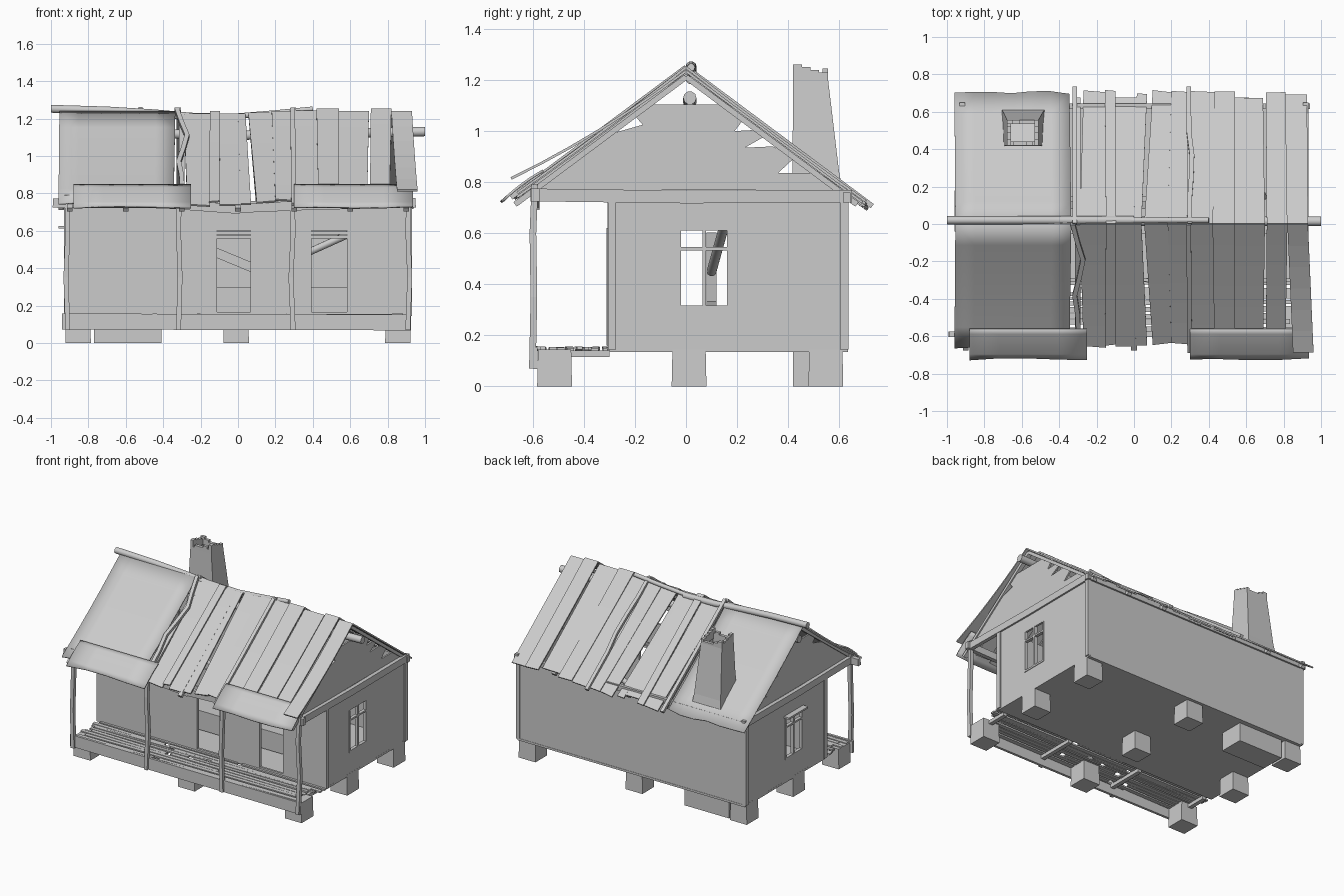
import bpy, bmesh, random
from mathutils import Vector

random.seed(4)
if "Cube" in bpy.data.objects:
    bpy.data.objects.remove(bpy.data.objects["Cube"])

GREY = bpy.data.materials.new("weathered_grey")
GREY.use_nodes = True
GREY.diffuse_color = (0.6, 0.6, 0.6, 1)
GREY.node_tree.nodes["Principled BSDF"].inputs["Base Color"].default_value = (0.6, 0.6, 0.6, 1)
SLOPE = 0.745


def finish(name, bm, thick=0, offset=0):
    bmesh.ops.recalc_face_normals(bm, faces=bm.faces)
    me = bpy.data.meshes.new(name)
    bm.to_mesh(me)
    bm.free()
    me.materials.append(GREY)
    ob = bpy.data.objects.new(name, me)
    bpy.context.collection.objects.link(ob)
    if thick:
        mod = ob.modifiers.new("thickness", "SOLIDIFY")
        mod.thickness, mod.offset = thick, offset
    return ob


def box(name, x, y, z, taper=1.0):
    bm = bmesh.new()
    bmesh.ops.create_cube(bm, size=1)
    mid = Vector((sum(x), sum(y), sum(z))) / 2
    for v in bm.verts:
        k = taper if v.co.z < 0 else 1
        v.co = mid + Vector((v.co.x * (x[1] - x[0]) * k, v.co.y * (y[1] - y[0]) * k, v.co.z * (z[1] - z[0])))
    return finish(name, bm)


def beam(name, path, w, h):
    """Rectangular timber following a path of points."""
    bm = bmesh.new()
    rings = []
    pts = [Vector(p) for p in path]
    d = (pts[-1] - pts[0]).normalized()
    side = d.cross(Vector((0, 0, 1)) if abs(d.z) < 0.9 else Vector((0, 1, 0))).normalized()
    up = side.cross(d)
    for p in pts:
        rings.append([bm.verts.new(p + side * a * w / 2 + up * b * h / 2)
                      for a, b in ((-1, -1), (1, -1), (1, 1), (-1, 1))])
    for a, b in zip(rings, rings[1:]):
        for i in range(4):
            bm.faces.new((a[i], a[i - 1], b[i - 1], b[i]))
    bm.faces.new(rings[0])
    bm.faces.new(rings[-1])
    return finish(name, bm)


def log(name, path, r):
    cu = bpy.data.curves.new(name, "CURVE")
    cu.dimensions = "3D"
    cu.bevel_depth, cu.bevel_resolution, cu.use_fill_caps = r, 3, True
    sp = cu.splines.new("POLY")
    sp.points.add(len(path) - 1)
    for p, co in zip(sp.points, path):
        p.co = (*co, 1)
    cu.materials.append(GREY)
    ob = bpy.data.objects.new(name, cu)
    bpy.context.collection.objects.link(ob)


def wall(name, place, us, zs, holes):
    """Thin wall on a grid, leaving out the cells listed as holes."""
    bm = bmesh.new()
    grid = [[bm.verts.new(place(u, z)) for z in zs] for u in us]
    for i in range(len(us) - 1):
        for j in range(len(zs) - 1):
            if (i, j) not in holes:
                bm.faces.new((grid[i][j], grid[i + 1][j], grid[i + 1][j + 1], grid[i][j + 1]))
    return finish(name, bm, 0.015)


def strip(name, side, top, bottom, y0=0, y1=0.69, ridge=1.24, lift=0, sag=0, kink=(), thick=0.01, rag=0, cols=1):
    """Roof piece running down one slope, front (-1) or back (1)."""
    bm = bmesh.new()
    rows = []
    n = 6
    for i in range(n + 1):
        t = i / n
        row = []
        for c in range(cols + 1):
            s = c / cols
            a = top[0] + (top[1] - top[0]) * s
            b = bottom[0] + (bottom[1] - bottom[0]) * s
            x = a + (b - a) * t + (kink[i] if kink else 0)
            y = y0 + (y1 - y0) * t + (random.uniform(-rag, rag) if i == n else 0)
            z = ridge - SLOPE * y + lift * t * t - sag * 4 * t * (1 - t)
            row.append(bm.verts.new((x, side * y, z)))
        rows.append(row)
    for a, b in zip(rows, rows[1:]):
        for c in range(cols):
            bm.faces.new((a[c], a[c + 1], b[c + 1], b[c]))
    ob = finish(name, bm, thick)
    if cols > 1:
        bpy.context.view_layer.objects.active = ob
        ob.select_set(True)
        bpy.ops.object.shade_smooth_by_angle()
        ob.select_set(False)


# Foundation blocks and floor
for x in (-0.855, -0.01, 0.855):
    for y in (-0.515, 0.012, 0.548):
        box("foundation_block", (x - 0.065, x + 0.065), (y - 0.065, y + 0.065), (0, 0.145), 1.05)
box("chimney_footing", (-0.77, -0.41), (0.42, 0.6), (0, 0.14))
box("floor", (-0.92, 0.92), (-0.3, 0.635), (0.135, 0.15))

# Walls
zs = (0.145, 0.165, 0.31, 0.61, 0.76)
wall("front_wall", lambda u, z: (u, -0.3, z), (-0.915, -0.12, 0.075, 0.385, 0.59, 0.915), zs,
     {(1, 1), (1, 2), (3, 1), (3, 2)})
wall("back_wall", lambda u, z: (u, 0.625, z), (-0.915, 0.915), (0.145, 0.76), ())
for s in (-1, 1):
    wall("side_wall", lambda u, z: (s * 0.912, u, z), (-0.3, -0.025, 0.165, 0.63), zs, {(1, 2)})
    # Window bars and sill
    X = (s * 0.912 - 0.012, s * 0.912 + 0.012)
    box("window_mullion", X, (0.064, 0.078), (0.31, 0.61))
    box("window_crossbar", X, (-0.025, 0.165), (0.533, 0.545))
    for y in (-0.025, 0.165):
        box("window_jamb", X, (y - 0.005, y + 0.005), (0.31, 0.61))
    box("window_sill", X, (-0.03, 0.17), (0.303, 0.316))
    # Corner boards and wall plates
    for y in (-0.29, 0.62):
        box("corner_board", (s * 0.915 - 0.014, s * 0.915 + 0.014), (y - 0.016, y + 0.016), (0.145, 0.73))
    beam("side_plate", [(s * 0.918, -0.61, 0.75), (s * 0.918, 0, 0.742), (s * 0.918, 0.65, 0.745)], 0.028, 0.05)
    # Gable with broken boards
    bm = bmesh.new()
    outline = ((-0.61, 0.77), (0.6, 0.77), (0.53, 0.835), (0.36, 0.835), (0.43, 0.9), (0.34, 0.94),
               (0.23, 0.935), (0.31, 0.98), (0.28, 1.005), (0.19, 1.0), (0.225, 1.045), (0.14, 1.105),
               (-0.13, 1.105), (-0.2, 1.06), (-0.17, 1.025), (-0.31, 0.985), (-0.6, 0.78))
    bm.faces.new([bm.verts.new((s * 0.9, y, z)) for y, z in outline])
    finish("gable", bm, 0.012)
box("window_hood", (-0.96, -0.91), (-0.04, 0.18), (0.612, 0.625))

# Door slats and fallen timbers inside
for a, b in ((-0.12, 0.075), (0.385, 0.59)):
    for z in (0.566, 0.588, 0.61):
        box("door_slat", (a, b), (-0.31, -0.295), (z - 0.008, z + 0.008))
    for x in (a, b):
        box("door_jamb", (x - 0.007, x + 0.007), (-0.312, -0.29), (0.16, 0.62))
beam("fallen_slab", [(-0.5, 0.05, 0.23), (0.75, 0.05, 0.23)], 0.2, 0.14)
beam("fallen_beam", [(-0.35, 0.1, 0.58), (0.3, 0.1, 0.31)], 0.04, 0.05)
log("fallen_pole", [(0.3, 0.1, 0.45), (0.7, 0.15, 0.63)], 0.02)

# Porch deck, fascia, posts and front plate
y = -0.585
while y < -0.31:
    w = random.uniform(0.014, 0.03)
    a, b = -0.93 + random.uniform(0, 0.08), 0.93 - random.uniform(0, 0.12)
    cut = random.uniform(-0.6, 0.6)
    dz = random.uniform(-0.004, 0.004)
    for p, q in ((a, cut - 0.02), (cut + 0.02, b)):
        beam("deck_plank", [(p, y, 0.147 + dz), (q, y + random.uniform(-0.008, 0.008), 0.147 - dz)], w, 0.012)
    y += w + random.uniform(0.002, 0.009)
for x in (-0.86, -0.3, 0.3, 0.86):
    box("deck_joist", (x - 0.015, x + 0.015), (-0.58, -0.3), (0.115, 0.14))
beam("porch_fascia", [(-0.94, -0.59, 0.115), (0, -0.592, 0.112), (0.925, -0.59, 0.11)], 0.018, 0.085)
for x, bend in ((-0.91, -0.01), (-0.318, 0.008), (0.295, -0.012), (0.908, 0.01)):
    beam("porch_post", [(x, -0.602, 0.07), (x + bend, -0.596, 0.35), (x, -0.6, 0.6), (x + bend / 2, -0.592, 0.79)],
         0.026, 0.026)
beam("front_plate", [(-0.99, -0.59, 0.748), (-0.4, -0.59, 0.745), (0.01, -0.59, 0.715)], 0.03, 0.05)
beam("front_plate", [(-0.01, -0.59, 0.72), (0.35, -0.59, 0.735), (0.95, -0.59, 0.75)], 0.03, 0.05)
beam("back_plate", [(-0.94, 0.63, 0.74), (0.94, 0.63, 0.74)], 0.03, 0.04)

# Rafters and ridge beam
for x in (-0.9, -0.6, -0.3, 0, 0.3, 0.6, 0.9):
    for s in (-1, 1):
        strip("rafter", s, (x - 0.015, x + 0.015), (x - 0.015, x + 0.015), 0, 0.67, 1.212, thick=0.022)
log("ridge_beam", [(-0.93, 0.015, 1.13), (0, 0.015, 1.11), (1, 0.015, 1.13)], 0.026)
log("ridge_log", [(-1, 0.02, 1.252), (-0.7, 0.02, 1.243), (-0.45, 0.02, 1.228), (-0.25, 0.02, 1.21), (0, 0.02, 1.205)], 0.022)
log("ridge_log", [(-0.02, 0.02, 1.212), (0.2, 0.02, 1.23), (0.4, 0.02, 1.25)], 0.015)

# Roof sheets and planks: top span, bottom span, ridge height
for s in (-1, 1):
    strip("roof_sheet", s, (-0.955, -0.335), (-0.96, -0.345), y1=0.66 if s < 0 else 0.7, ridge=1.237,
          sag=0.012, cols=6, rag=0.008)
    planks = (((-0.29, -0.15), (-0.27, -0.15), 1.222), ((-0.15, -0.095), (-0.155, -0.1), 1.235),
              ((-0.095, 0.0), (-0.1, 0.01), 1.222), ((0.0, 0.04), (0.015, 0.07), 1.222),
              ((0.055, 0.18), (0.1, 0.2), 1.228), ((0.18, 0.285), (0.2, 0.285), 1.237),
              ((0.3, 0.42), (0.3, 0.43), 1.24), ((0.42, 0.54), (0.43, 0.54), 1.25),
              ((0.54, 0.7), (0.54, 0.69), 1.235), ((0.71, 0.82), (0.705, 0.81), 1.25))
    for top, bottom, ridge in planks:
        strip("roof_plank", s, top, bottom, y1=random.uniform(0.63, 0.67) + (0.04 if s > 0 else 0),
              ridge=ridge, sag=random.uniform(0, 0.008), rag=0.008)
strip("end_plank", -1, (0.82, 0.93), (0.85, 0.96), y1=0.685, ridge=1.235, lift=0.09)
strip("end_plank", 1, (0.82, 0.93), (0.81, 0.925), y1=0.69, ridge=1.235)

# Roof battens
strip("roof_batten", -1, (-0.34, -0.315), (-0.31, -0.285), y1=0.57, ridge=1.25, thick=0.02,
      kink=(0, 0.02, 0.045, 0.02, -0.01, 0, 0))
strip("roof_batten", 1, (-0.33, -0.305), (-0.33, -0.305), y1=0.73, ridge=1.25, thick=0.02)
strip("roof_batten", -1, (0.28, 0.305), (0.285, 0.31), y1=0.685, ridge=1.25, thick=0.02)
strip("roof_batten", 1, (0.285, 0.31), (0.28, 0.305), y1=0.73, ridge=1.25, thick=0.02,
      kink=(0, 0, 0.01, 0.015, 0, 0, 0))

# Loose porch eave sheets
for x in ((-0.88, -0.25), (0.3, 0.935)):
    strip("eave_sheet", -1, x, x, 0.56, 0.72, 1.262, sag=-0.008, rag=0.006, cols=4)

# Chimney: hollow tapered stack, collar and broken top courses
bm = bmesh.new()
rings = []
for x0, x1, y0, y1, z in ((-0.71, -0.476, 0.406, 0.615, 0.76), (-0.7, -0.486, 0.417, 0.6, 0.84),
                          (-0.68, -0.51, 0.42, 0.557, 1.2)):
    rings.append([bm.verts.new(p) for p in ((x0, y0, z), (x1, y0, z), (x1, y1, z), (x0, y1, z))])
for a, b in zip(rings, rings[1:]):
    for i in range(4):
        bm.faces.new((a[i - 1], a[i], b[i], b[i - 1]))
finish("chimney_stack", bm, 0.022, -1)
for i in range(5):
    x = -0.68 + i * 0.034
    for y in (0.42, 0.535):
        box("chimney_brick", (x, x + 0.034), (y, y + 0.022), (1.19, 1.2 + random.choice((0.015, 0.03, 0.045))))
for i in range(4):
    y = 0.42 + i * 0.034
    for x in (-0.68, -0.532):
        box("chimney_brick", (x, x + 0.022), (y, y + 0.034), (1.19, 1.262 - i * 0.011))
